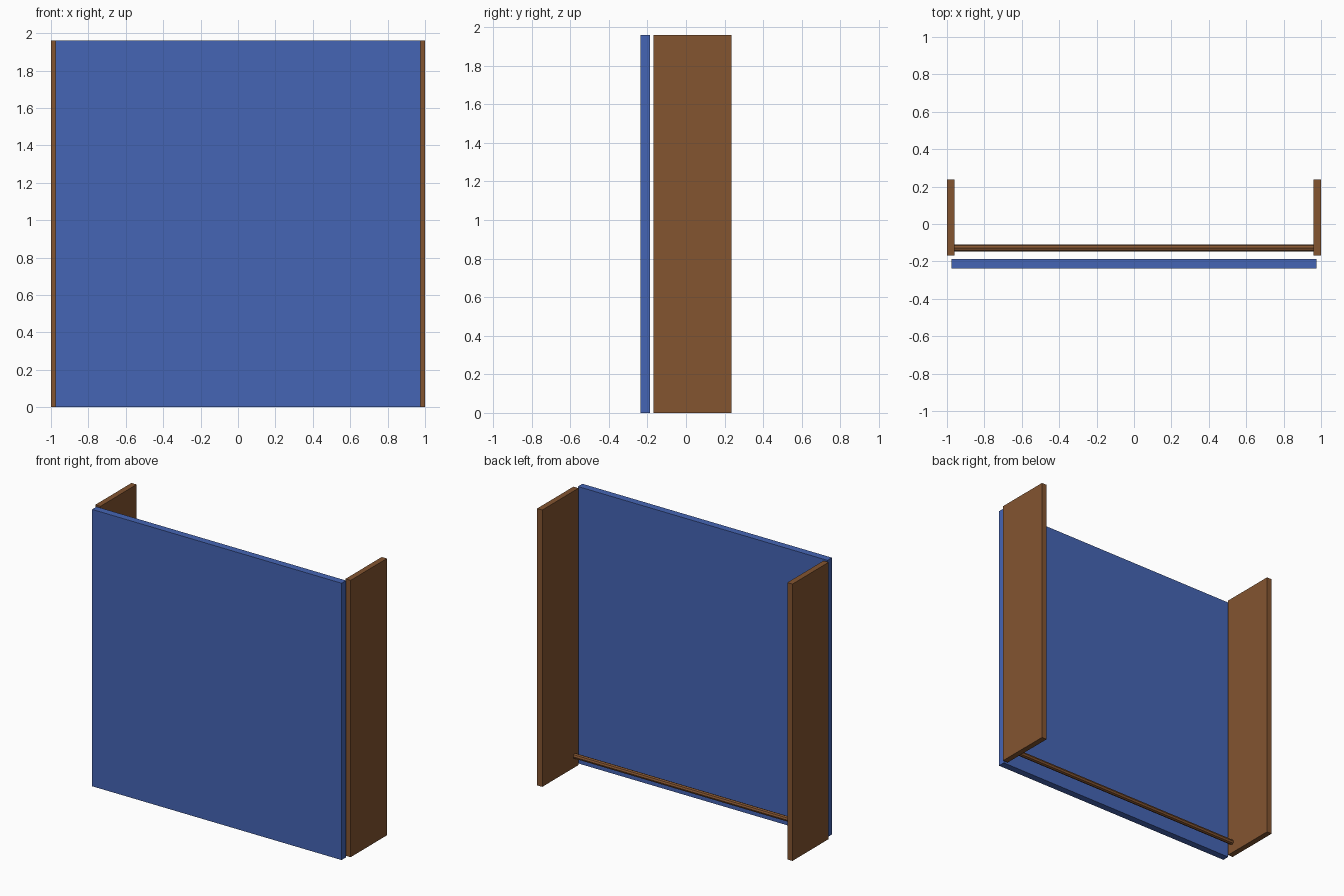
import bpy
import math

old = bpy.data.objects.get("Cube")
if old:
    bpy.data.objects.remove(old, do_unlink=True)


def material(name, color):
    mat = bpy.data.materials.new(name)
    mat.use_nodes = True
    mat.diffuse_color = color
    mat.node_tree.nodes["Principled BSDF"].inputs["Base Color"].default_value = color
    return mat


blue = material("blue paint", (0.06, 0.13, 0.46, 1))
brown = material("brown wood", (0.23, 0.09, 0.03, 1))


def board(name, low, high, mat):
    """Box spanning two opposite corners."""
    bpy.ops.mesh.primitive_cube_add(size=1)
    obj = bpy.context.object
    obj.name = name
    obj.location = [(a + b) / 2 for a, b in zip(low, high)]
    obj.scale = [b - a for a, b in zip(low, high)]
    obj.data.materials.append(mat)
    return obj


HEIGHT = 1.96

# Large front panel
board("front_panel", (-0.977, -0.237, 0), (0.977, -0.187, HEIGHT), blue)

# Upright boards at both ends
for side, label in ((1, "left"), (-1, "right")):
    xs = sorted((side * 0.96, side * 1.0))
    board(label + "_side_board", (xs[0], -0.168, 0), (xs[1], 0.237, HEIGHT), brown)

# Low rod joining the side boards
bpy.ops.mesh.primitive_cylinder_add(
    vertices=8, radius=0.018, depth=1.92,
    location=(0, -0.128, 0.08), rotation=(0, math.pi / 2, 0))
rod = bpy.context.object
rod.name = "cross_rod"
rod.data.materials.append(brown)
